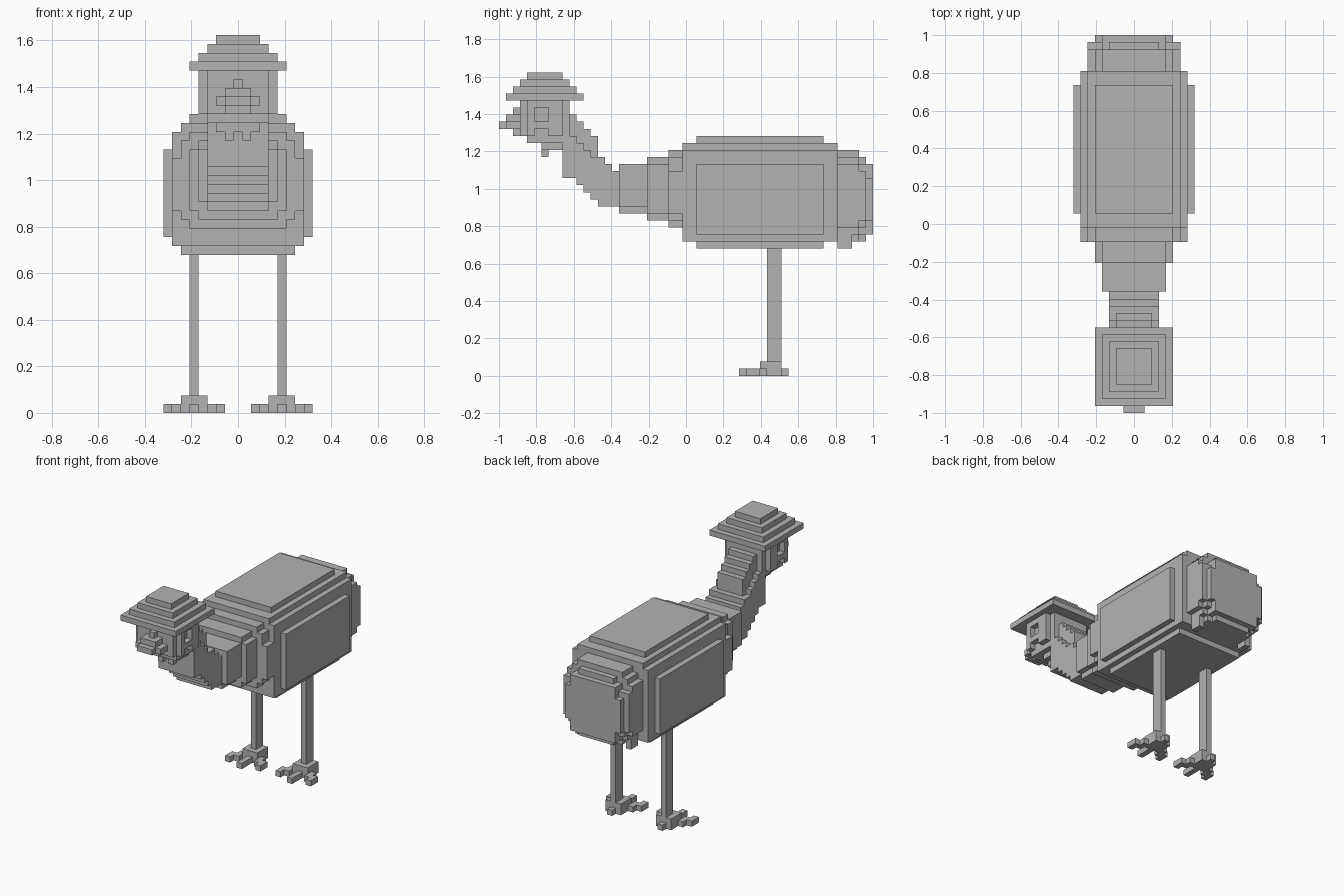
import bpy
import bmesh
from mathutils import Matrix, Vector

if "Cube" in bpy.data.objects:
    bpy.data.objects.remove(bpy.data.objects["Cube"], do_unlink=True)

UNIT = 2 / 53  # one block; the model is 53 blocks long

grey = bpy.data.materials.new("plain_grey")
grey.use_nodes = True
grey.diffuse_color = (0.45, 0.45, 0.45, 1)
grey.node_tree.nodes["Principled BSDF"].inputs["Base Color"].default_value = (0.45, 0.45, 0.45, 1)


def add_box(bm, x0, x1, y0, y1, z0, z1):
    """Box in block units; y is counted from the front tip."""
    size = Vector((x1 - x0, y1 - y0, z1 - z0)) * UNIT
    middle = Vector(((x0 + x1) / 2, (y0 + y1) / 2 - 26.5, (z0 + z1) / 2)) * UNIT
    matrix = Matrix.Translation(middle) @ Matrix.Diagonal(size).to_4x4()
    bmesh.ops.create_cube(bm, size=1, matrix=matrix)


def make_part(name, boxes):
    mesh = bpy.data.meshes.new(name)
    bm = bmesh.new()
    for box in boxes:
        add_box(bm, *box)
    bm.to_mesh(mesh)
    bm.free()
    mesh.materials.append(grey)
    part = bpy.data.objects.new(name, mesh)
    bpy.context.scene.collection.objects.link(part)
    return part


def centred(half, y0, y1, z0, z1):
    return (-half, half, y0, y1, z0, z1)


def on_side(side, inner, outer, y0, y1, z0, z1):
    low, high = sorted((side * inner, side * outer))
    return (low, high, y0, y1, z0, z1)


# Barrel body with stepped edges
make_part("body", [
    centred(8.5, 28, 46, 20, 30),
    centred(7.5, 26, 48, 19, 32),
    centred(6.5, 26, 48, 19, 33),
    centred(6.5, 28, 46, 18, 33),
    centred(5.5, 28, 46, 18, 34),
])

# Chest narrowing to the neck
make_part("chest", [
    centred(7.5, 24, 26, 23, 29),
    centred(6.5, 24, 26, 22, 31),
    centred(5.5, 24, 26, 21, 32),
    centred(5.5, 21, 24, 23, 30),
    centred(4.5, 21, 24, 22, 31),
    centred(4.5, 17, 21, 24, 30),
    centred(3.5, 17, 21, 23, 30),
])

# Rounded rump: each slab behind is smaller
rump = []
for step, (y0, y1) in enumerate([(48, 50), (50, 51), (51, 52), (52, 53)]):
    for trim in range(3):
        inset = min(step, 2) * 0.5 // 1
        half = 6.5 - trim - inset
        low = 21 - trim + (step == 3)
        high = 30 + trim - inset - (step == 3)
        rump.append(centred(half, y0, y1, low, high))
rump.append(centred(6.5, 48, 52, 22, 29))
rump.append(centred(4.5, 52, 53, 20, 30))
for side in (-1, 1):
    rump.append(on_side(side, 4.5, 5.5, 48, 50, 18, 20))
make_part("rump", rump)

# Curved neck climbing forward in one-block slices
neck = [centred(3.5, 14 + i, 15 + i, 24, 31 - i) for i in range(3)]
for i in range(5):
    y = 13 - i
    low = min(25 + i, 28)
    neck.append(centred(3.5, y, y + 1, low, 31 + i))
    neck.append(centred(2.5, y, y + 1, low, 34 + i))
make_part("neck", neck)

# Head with jaw, and a raised frame around each eye
head = [
    centred(3.5, 3, 10, 34, 39),
    centred(3.5, 4, 9, 33, 34),
    centred(2.5, 6, 9, 32, 33),
]
for side in (-1, 1):
    for y0, y1, z0, z1 in [(4, 5, 34, 39), (7, 9, 34, 39), (5, 7, 38, 39), (5, 7, 35, 36)]:
        head.append(on_side(side, 3.5, 4.5, y0, y1, z0, z1))
make_part("head", head)

# Beak and the wattle beneath it
make_part("beak", [
    centred(1.5, 0, 3, 35, 36),
    centred(2.5, 1, 3, 35, 36),
    centred(1.5, 1, 3, 36, 37),
    centred(0.5, 2, 3, 37, 38),
    centred(1.5, 2, 3, 34, 35),
])
make_part("wattle", [
    on_side(side, 0.5, 1.5, 6, 7, 31, 33) for side in (-1, 1)
])

# Stepped square crown with a wide brim
make_part("crown", [
    centred(5.5 - i, 1 + i, 12 - i, 39 + i, 40 + i) for i in range(4)
])

# Legs and splayed feet
for side, label in ((1, "left"), (-1, "right")):
    make_part(label + "_leg", [on_side(side, 4.5, 5.5, 38, 40, 2, 18)])
    foot = [
        on_side(side, 3.5, 6.5, 37, 40, 0, 2),
        on_side(side, 4.5, 5.5, 34, 37, 0, 1),
        on_side(side, 4.5, 5.5, 40, 41, 0, 1),
    ]
    for direction in (-1, 1):
        for reach in range(2):
            start = 5 + direction * (1.5 + reach)
            foot.append(on_side(side, start, start + direction, 36 - reach, 38 - reach, 0, 1))
    make_part(label + "_foot", foot)
